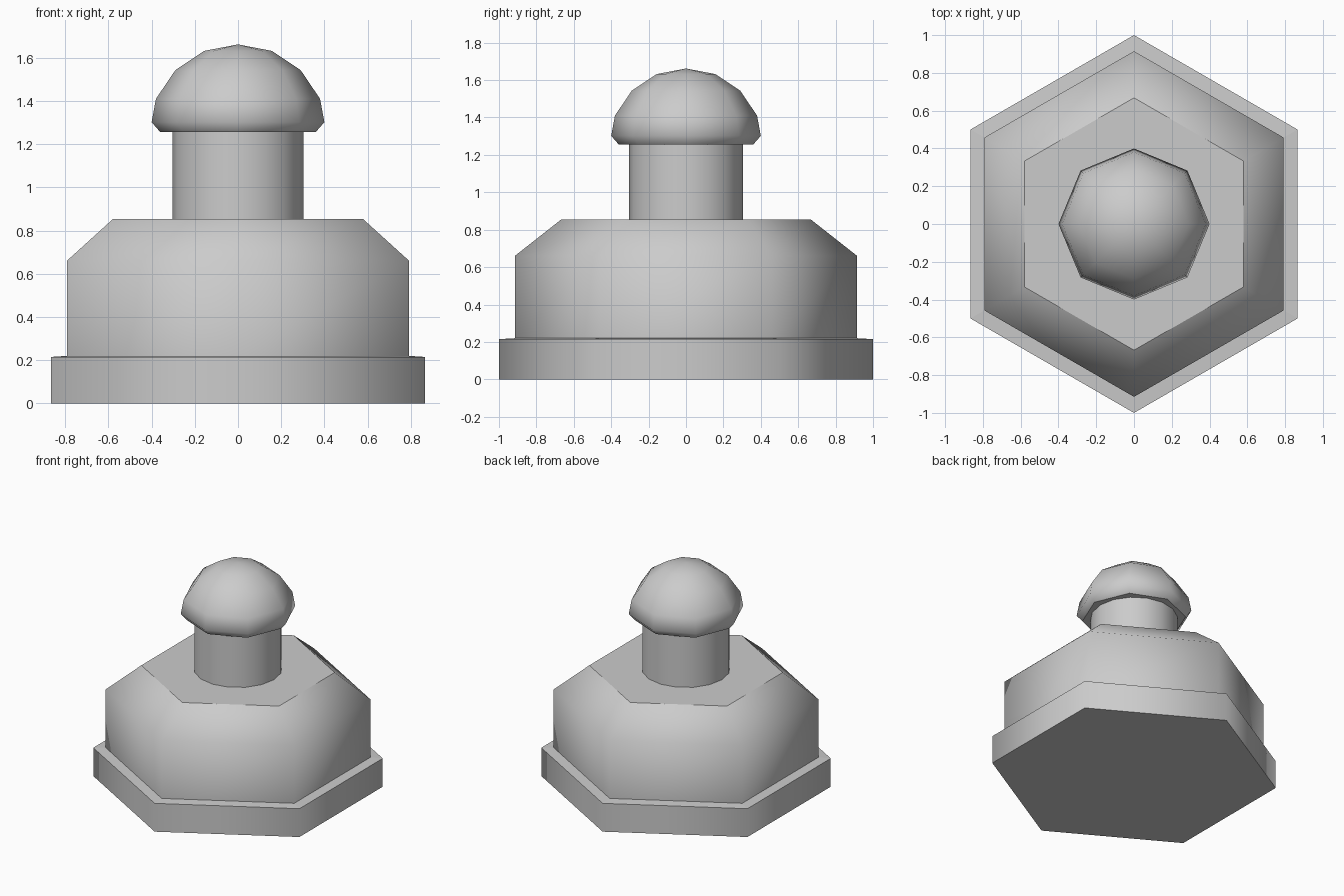
import bpy, bmesh
from math import cos, sin, pi

if "Cube" in bpy.data.objects:
    bpy.data.objects.remove(bpy.data.objects["Cube"])


def turned(name, sides, profile, start=0.0):
    """Revolve (radius, z) points into a closed solid; level faces stay flat."""
    bm = bmesh.new()
    rings = []
    for r, z in profile:
        if r == 0:
            rings.append([bm.verts.new((0, 0, z))] * sides)
        else:
            rings.append([bm.verts.new((r * cos(start + 2 * pi * i / sides),
                                        r * sin(start + 2 * pi * i / sides), z))
                          for i in range(sides)])
    for low, high in zip(rings, rings[1:]):
        for i in range(sides):
            j = (i + 1) % sides
            quad = [low[i], low[j], high[j], high[i]]
            bm.faces.new(list(dict.fromkeys(quad)))
    if profile[0][0] > 0:
        bm.faces.new(rings[0][::-1])
    if profile[-1][0] > 0:
        bm.faces.new(rings[-1])
    bmesh.ops.recalc_face_normals(bm, faces=bm.faces)
    for f in bm.faces:
        f.smooth = len(f.verts) < 5 and (abs(f.normal.z) < 0.985 or len(f.verts) == 3)
    mesh = bpy.data.meshes.new(name)
    bm.to_mesh(mesh)
    bm.free()
    obj = bpy.data.objects.new(name, mesh)
    bpy.context.collection.objects.link(obj)
    return obj


# Hexagonal flange and chamfered body
turned("hex_base", 6, [(1.0, 0), (1.0, 0.215), (0.915, 0.22),
                       (0.915, 0.66), (0.668, 0.854)], pi / 2)

# Round stem
turned("stem", 16, [(0.304, 0.854), (0.304, 1.256)])

# Eight-sided domed knob
turned("knob", 8, [(0.36, 1.256), (0.4, 1.302), (0.38, 1.41),
                   (0.29, 1.543), (0.157, 1.632), (0, 1.662)])
